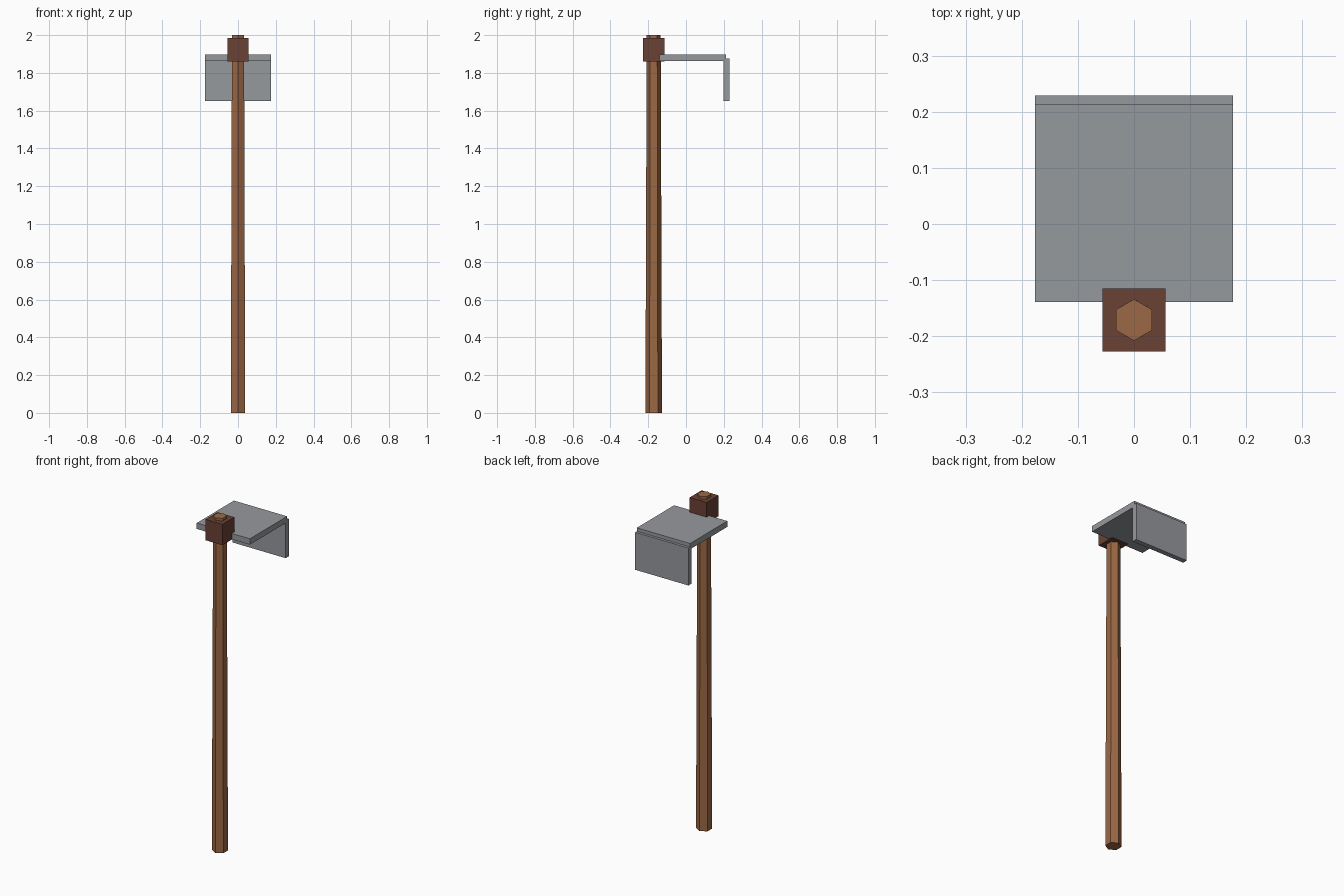
import bpy

cube = bpy.data.objects.get("Cube")
if cube:
    bpy.data.objects.remove(cube, do_unlink=True)


def make_material(name, rgb):
    mat = bpy.data.materials.new(name)
    mat.use_nodes = True
    colour = (*rgb, 1.0)
    mat.diffuse_color = colour
    mat.node_tree.nodes["Principled BSDF"].inputs["Base Color"].default_value = colour
    return mat


wood = make_material("light wood", (0.33, 0.138, 0.058))
dark_wood = make_material("dark wood", (0.144, 0.053, 0.036))
steel = make_material("grey steel", (0.305, 0.319, 0.337))


def make_box(name, x, y, z, mat):
    """Box from its (min, max) range on each axis."""
    spans = (x, y, z)
    bpy.ops.mesh.primitive_cube_add(size=1, location=[(a + b) / 2 for a, b in spans])
    obj = bpy.context.object
    obj.name = name
    obj.scale = [b - a for a, b in spans]
    bpy.ops.object.transform_apply(location=False, rotation=False, scale=True)
    obj.data.materials.append(mat)
    return obj


# Tapered six-sided handle, corners pointing front and back
SHAFT_Y = -0.171
bpy.ops.mesh.primitive_cone_add(vertices=6, radius1=0.044, radius2=0.037,
                                depth=2, location=(0, SHAFT_Y, 1))
handle = bpy.context.object
handle.name = "handle"
handle.data.materials.append(wood)

# Wooden block that holds the blade
make_box("head_block", (-0.056, 0.056), (SHAFT_Y - 0.056, SHAFT_Y + 0.056),
         (1.86, 1.985), dark_wood)

# Flat blade and its turned-down edge
HALF_WIDTH = 0.176
make_box("blade_plate", (-HALF_WIDTH, HALF_WIDTH), (-0.139, 0.213), (1.862, 1.897), steel)
make_box("blade_edge", (-HALF_WIDTH, HALF_WIDTH), (0.199, 0.229), (1.652, 1.876), steel)
